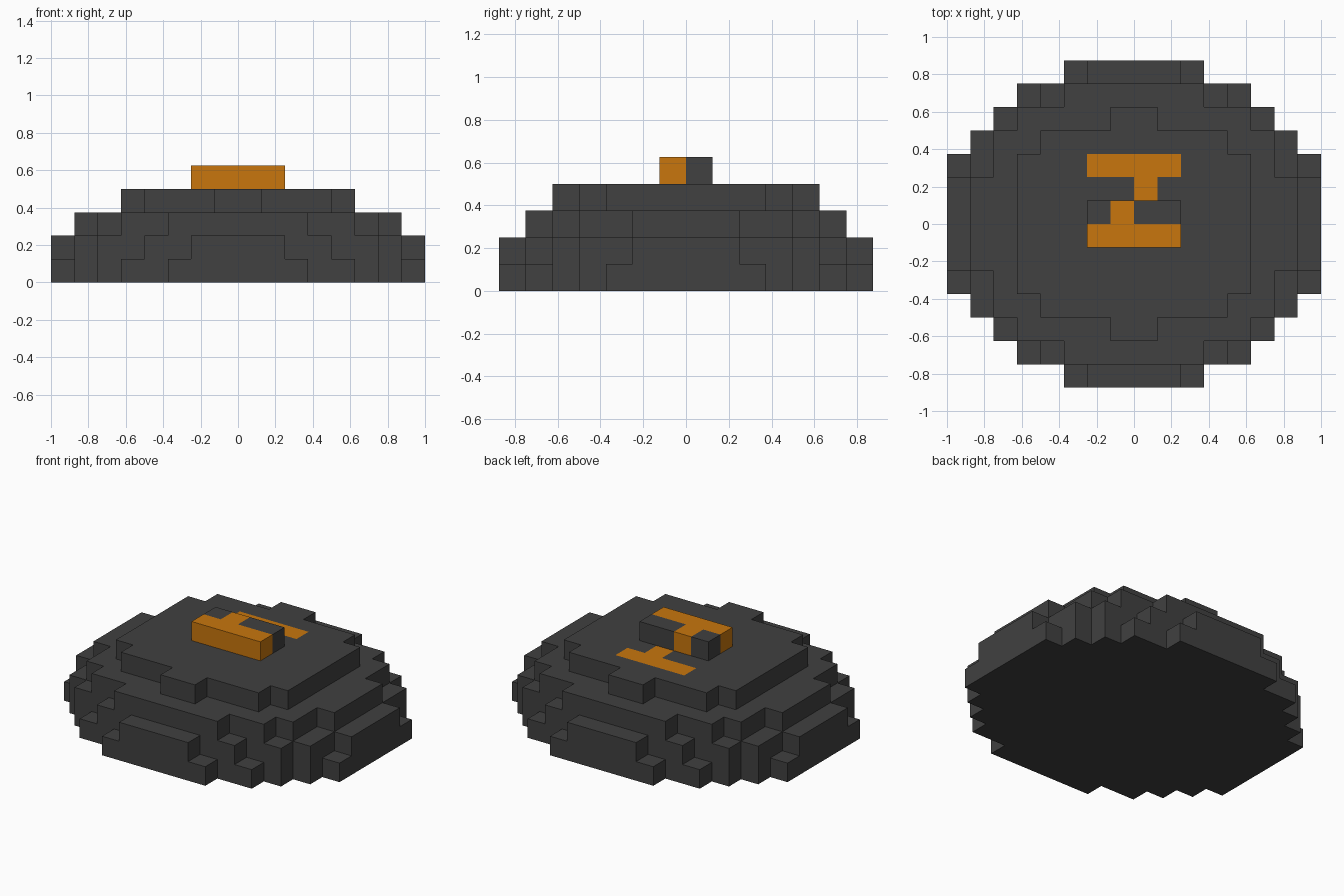
import bpy
import bmesh

cube = bpy.data.objects.get("Cube")
if cube:
    bpy.data.objects.remove(cube, do_unlink=True)

UNIT = 0.125  # edge of one block


def make_material(name, rgb):
    mat = bpy.data.materials.new(name)
    mat.use_nodes = True
    color = (*rgb, 1.0)
    mat.diffuse_color = color
    bsdf = mat.node_tree.nodes["Principled BSDF"]
    bsdf.inputs["Base Color"].default_value = color
    bsdf.inputs["Roughness"].default_value = 0.9
    return mat


MATERIALS = [make_material("charcoal", (0.052, 0.052, 0.052)),
             make_material("orange", (0.578, 0.181, 0.004))]
CHARCOAL, ORANGE = range(2)

# Half-widths of each tier, row by row outward from the centre line
TIERS = [[8, 8, 8, 7, 6, 5, 3],
         [8, 8, 7, 7, 6, 4, 2],
         [7, 7, 6, 6, 5, 3],
         [5, 5, 5, 4, 1]]

# Stepped dome, mirrored front to back and side to side
dome = {}
for k, rows in enumerate(TIERS):
    for row, half in enumerate(rows):
        for i in range(-half, half):
            for j in (row, -row - 1):
                dome[i, j, k] = CHARCOAL

# Flat rear half of the emblem, painted into the top tier
TOP = len(TIERS)
dome[0, 1, TOP - 1] = ORANGE
for i in range(-2, 2):
    dome[i, 2, TOP - 1] = ORANGE

# Raised front half of the emblem
raised = {}
for i in range(-2, 2):
    raised[i, -1, TOP] = ORANGE
    raised[i, 0, TOP] = ORANGE if i == -1 else CHARCOAL

OCCUPIED = dome.keys() | raised.keys()


def build_blocks(name, cells):
    """Make the outer skin of a set of blocks, one material per block."""
    bm = bmesh.new()
    for cell, material in cells.items():
        for axis in range(3):
            u, v = (axis + 1) % 3, (axis + 2) % 3
            for side in (0, 1):
                neighbour = list(cell)
                neighbour[axis] += 2 * side - 1
                if tuple(neighbour) in OCCUPIED:
                    continue
                verts = []
                for du, dv in ((0, 0), (1, 0), (1, 1), (0, 1)):
                    corner = list(cell)
                    corner[axis] += side
                    corner[u] += du
                    corner[v] += dv
                    verts.append(bm.verts.new([c * UNIT for c in corner]))
                face = bm.faces.new(verts if side else verts[::-1])
                face.material_index = material
    bmesh.ops.remove_doubles(bm, verts=bm.verts, dist=UNIT / 100)
    mesh = bpy.data.meshes.new(name)
    bm.to_mesh(mesh)
    bm.free()
    for mat in MATERIALS:
        mesh.materials.append(mat)
    obj = bpy.data.objects.new(name, mesh)
    bpy.context.collection.objects.link(obj)
    return obj


build_blocks("stepped_dome", dome)
build_blocks("raised_emblem", raised)
